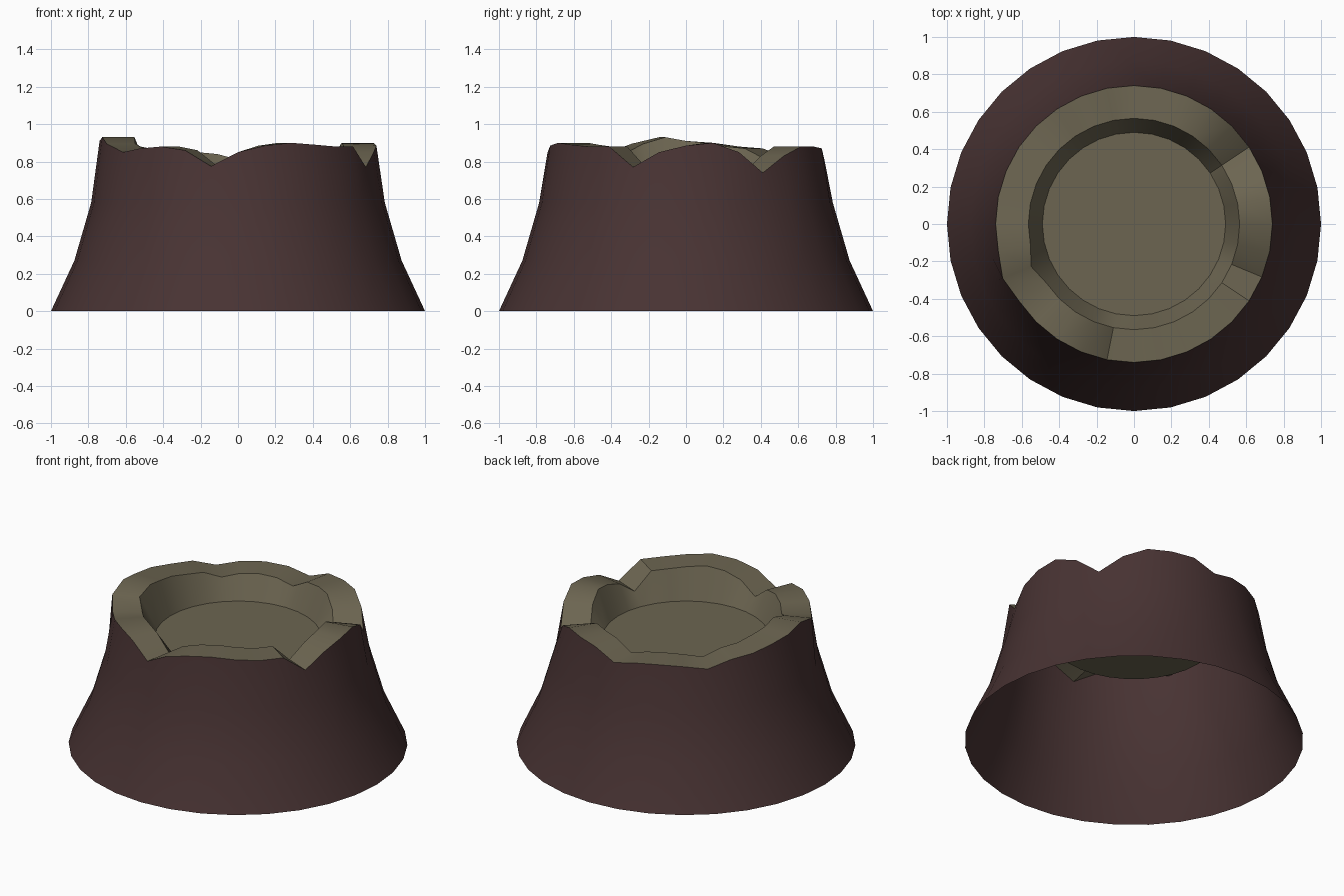
import bpy, bmesh, math

if "Cube" in bpy.data.objects:
    bpy.data.objects.remove(bpy.data.objects["Cube"])

N = 32  # sides around the stump

# Broken rim height at each of the 32 directions, counter-clockwise from +x
RIM = [.885, .90, .85, .74, .83, .88, .88, .87,
       .81, .84, .85, .845, .825, .87, .88, .90,
       .91, .93, .895, .85, .87, .88, .86, .775,
       .85, .885, .90, .89, .88, .88, .77, .85]


def material(name, rgb):
    m = bpy.data.materials.new(name)
    m.diffuse_color = (*rgb, 1)
    m.use_nodes = True
    m.node_tree.nodes["Principled BSDF"].inputs["Base Color"].default_value = m.diffuse_color
    return m


def ring(bm, radius, height, kink=0.0):
    """One loop of vertices; kink pushes out the split at direction 18."""
    verts = []
    for i in range(N):
        a = 2 * math.pi * i / N
        r = radius + (kink if i == 18 else 0)
        z = height[i] if isinstance(height, list) else height
        verts.append(bm.verts.new((r * math.cos(a), r * math.sin(a), z)))
    return verts


def lathe(name, rings, mat, cap=False):
    """Skin a stack of (radius, height, kink) rings, optionally capping the last."""
    bm = bmesh.new()
    loops = [ring(bm, *r) for r in rings]
    for lo, hi in zip(loops, loops[1:]):
        for i in range(N):
            j = (i + 1) % N
            bm.faces.new((lo[i], lo[j], hi[j], hi[i]))
    if cap:
        bm.faces.new(loops[-1])
    me = bpy.data.meshes.new(name)
    bm.to_mesh(me)
    bm.free()
    me.materials.append(mat)
    ob = bpy.data.objects.new(name, me)
    bpy.context.collection.objects.link(ob)
    bpy.ops.object.select_all(action='DESELECT')
    ob.select_set(True)
    bpy.context.view_layer.objects.active = ob
    bpy.ops.object.shade_smooth_by_angle(angle=math.radians(40))
    return ob


bark = material("dark brown", (.065, .033, .033))
wood = material("dull olive", (.15, .13, .082))

# Flared outer wall, open underneath
lathe("outer_wall", [(1, 0), (.875, .27), (.785, .58), (.74, RIM, .02)], bark)

# Jagged rim, sunken inner wall and floor
lathe("rim_and_hollow", [(.74, RIM, .02), (.565, RIM, .03), (.49, .70)], wood, cap=True)
